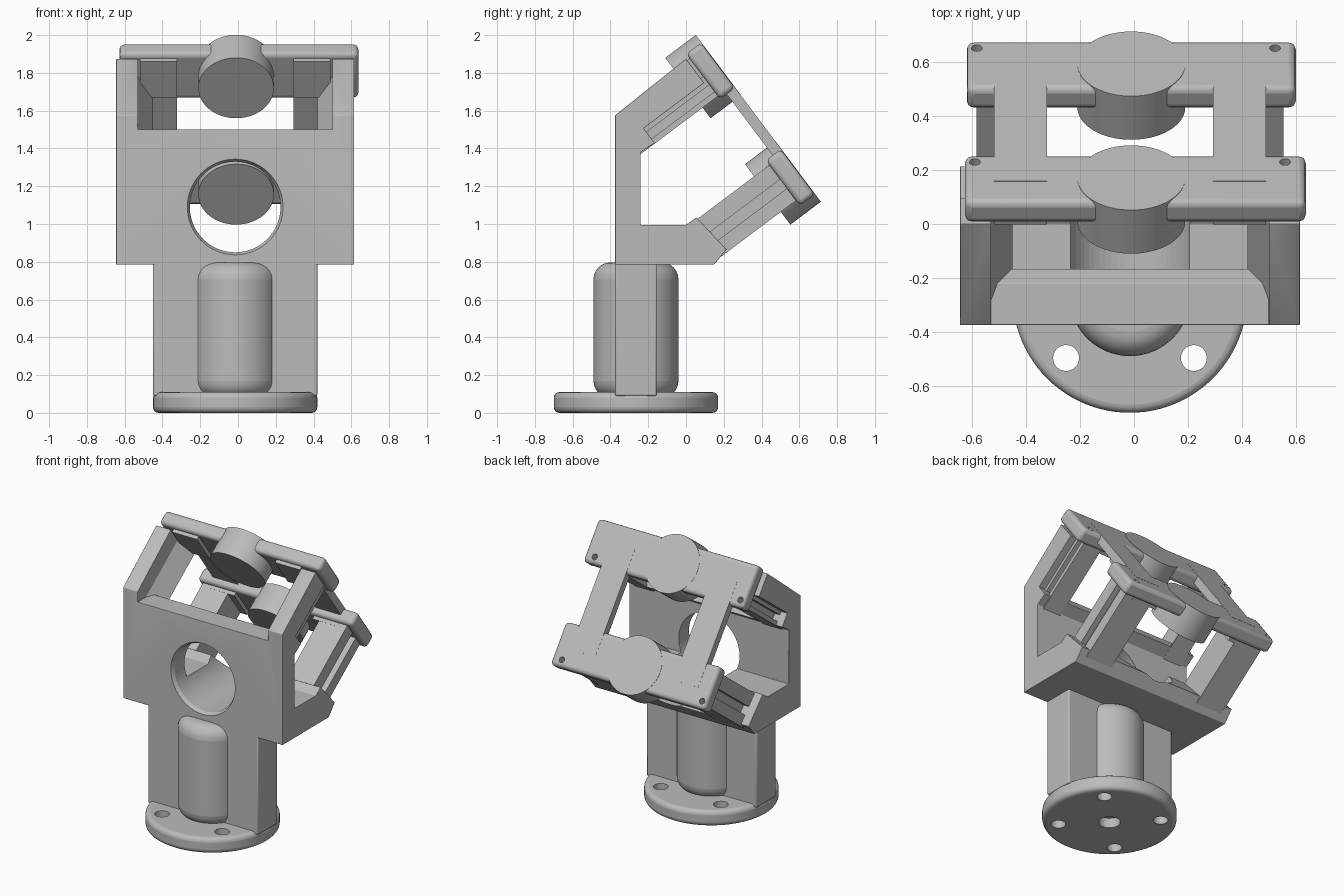
import bpy, bmesh, math
from mathutils import Matrix, Vector

if "Cube" in bpy.data.objects:
    bpy.data.objects.remove(bpy.data.objects["Cube"])

CX = -0.015                       # symmetry plane of the bracket
mat = bpy.data.materials.new("plain grey")
mat.diffuse_color = (0.5, 0.5, 0.5, 1)
mat.use_nodes = True
mat.node_tree.nodes["Principled BSDF"].inputs["Base Color"].default_value = mat.diffuse_color

# Tilted frame: x, u (along the arms), v (down the rear frame)
U, V, ORIGIN = Vector((0, .8, .6)), Vector((0, .6, -.8)), Vector((0, .01, 1.72))


def world(x, y, z):
    return Vector((x, y, z))


def tilted(x, u, v):
    return ORIGIN + Vector((x, 0, 0)) + U * u + V * v


def finish(name, bm):
    bmesh.ops.recalc_face_normals(bm, faces=bm.faces)
    me = bpy.data.meshes.new(name)
    bm.to_mesh(me)
    bm.free()
    ob = bpy.data.objects.new(name, me)
    bpy.context.collection.objects.link(ob)
    me.materials.append(mat)
    return ob


def prism(name, low, high):
    """Solid between two matching rings of points."""
    bm = bmesh.new()
    a = [bm.verts.new(p) for p in low]
    b = [bm.verts.new(p) for p in high]
    bm.faces.new(a)
    bm.faces.new(b)
    for i in range(len(a)):
        j = (i + 1) % len(a)
        bm.faces.new((a[i], a[j], b[j], b[i]))
    return finish(name, bm)


def box(name, xs, ys, zs, frame=world):
    ring = [(xs[0], ys[0]), (xs[1], ys[0]), (xs[1], ys[1]), (xs[0], ys[1])]
    return prism(name, [frame(x, y, zs[0]) for x, y in ring],
                 [frame(x, y, zs[1]) for x, y in ring])


def rod(name, start, end, r, r2=None, n=64):
    """Cylinder or cone between two points."""
    d = end - start
    bm = bmesh.new()
    bmesh.ops.create_cone(bm, cap_ends=True, segments=n, radius1=r, radius2=r2 or r, depth=d.length,
                          matrix=Matrix.Translation((start + end) / 2)
                          @ d.to_track_quat('Z', 'Y').to_matrix().to_4x4())
    return finish(name, bm)


def bevel(ob, width, segments=4):
    m = ob.modifiers.new("round", 'BEVEL')
    m.width, m.segments, m.limit_method, m.angle_limit = width, segments, 'ANGLE', math.radians(30)


def cut(ob, cutter):
    m = ob.modifiers.new("cut", 'BOOLEAN')
    m.operation, m.object, m.solver = 'DIFFERENCE', cutter, 'EXACT'
    cutter.hide_render = True
    cutter.hide_set(True)


def smooth(ob):
    bpy.ops.object.select_all(action='DESELECT')
    bpy.context.view_layer.objects.active = ob
    ob.select_set(True)
    bpy.ops.object.shade_smooth_by_angle(angle=math.radians(35))


# Round base flange with bolt holes
CY = -0.265
flange = rod("base_flange", Vector((CX, CY, 0)), Vector((CX, CY, .11)), .435, n=96)
bevel(flange, .03)
for i, (x, y) in enumerate([(0, 0), (-.237, -.232), (.237, -.232), (-.237, .232), (.237, .232)]):
    r = .07 if i == 0 else .048
    top = .07 if i == 0 else .3
    cut(flange, rod("bolt_cutter", Vector((CX + x, CY + y, -.1)), Vector((CX + x, CY + y, top)), r, n=32))
smooth(flange)

# Column: flat web with a round core
web = box("column_web", (CX - .435, CX + .435), (-.375, -.155), (.09, .81))
bevel(web, .008, 2)
smooth(web)
core = rod("column_core", Vector((CX, CY, .08)), Vector((CX, CY, .797)), .225)
bevel(core, .09, 6)
smooth(core)

# Bracket: one C-shaped side profile, opened between the upper arms
uv = lambda u, v: tuple(tilted(0, u, v))[1:]
profile = [(-.375, .785), (.148, .785), (.215, .865), (.055, 1.035), (0, .995), (-.24, .995),
           (-.24, 1.38), uv(-.315, .128), uv(-.315, .03), uv(.085, .03), uv(.085, -.13), (-.375, 1.575)]
bracket = prism("bracket", [(CX - .63, y, z) for y, z in profile], [(CX + .63, y, z) for y, z in profile])
cut(bracket, box("opening_cutter", (CX - .515, CX + .515), (-.6, .5), (1.5, 2.3)))
bevel(bracket, .028, 3)
cut(bracket, rod("window_cutter", Vector((CX, -.6, 1.09)), Vector((CX, .5, 1.09)), .24))
cut(bracket, rod("window_flare_cutter", Vector((CX, -.38, 1.09)), Vector((CX, -.34, 1.09)), .256, .235))
smooth(bracket)

# Guide rails under the upper arms and on the lower arms
upper = [(.515, 0), (.435, .13), (.58, .13), (.58, .1), (.54, .1), (.54, .055), (.58, .055), (.58, 0)]
lower = [(.36, .585), (.36, .82), (.57, .82), (.57, .74), (.53, .74), (.53, .68), (.57, .68), (.57, .585)]
for side, s in (("left", -1), ("right", 1)):
    for level, sec, u0, u1 in (("upper", upper, -.42, .105), ("lower", lower, -.40, .105)):
        prism(f"{level}_rail_{side}", [tilted(CX + s * x, u0, v) for x, v in sec],
              [tilted(CX + s * x, u1, v) for x, v in sec])

# Rear frame: two cross plates with round hubs
for level, cx, v in (("upper", .005, 0), ("lower", -.01, .704)):
    half = .632 if level == "upper" else .61
    plate = box(f"{level}_cross_plate", (cx - half, cx + half), (.1, .2), (v - .15, v + .15), tilted)
    bevel(plate, .025, 3)
    for s in (-1, 1):
        x = cx - .02 + s * (half - .057)
        cut(plate, rod("pin_cutter", tilted(x, .05, v + .1), tilted(x, .3, v + .1), .02, n=24))
    smooth(plate)
    hub = rod(f"{level}_hub", tilted(CX + .005, 0, v), tilted(CX + .005, .202, v), .2)
    smooth(hub)

# Bars joining the cross plates
for side, s in (("left", -1), ("right", 1)):
    xs = sorted((CX + s * .308, CX + s * .505))
    bar = box(f"frame_bar_{side}", xs, (.145, .201), (-.02, .724), tilted)
    # Clamp pads in front of each plate
    for level, v in (("upper", 0), ("lower", .704)):
        box(f"{level}_pad_{side}", xs, (.075, .12), (v - .12, v + .12), tilted)
